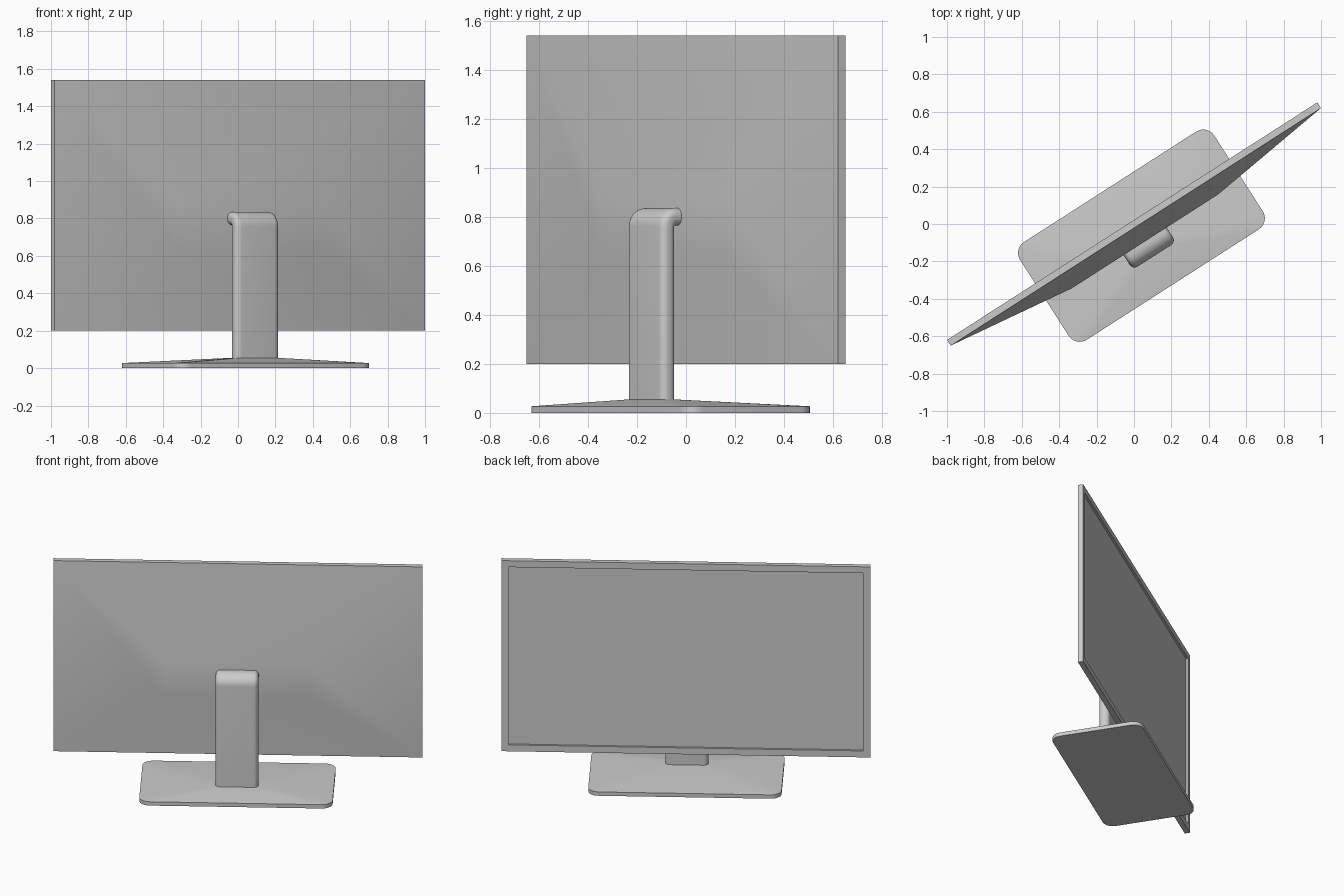
import bpy, bmesh
from math import sin, cos, pi, radians

if "Cube" in bpy.data.objects:
    bpy.data.objects.remove(bpy.data.objects["Cube"])

TURN = radians(32.68)   # whole monitor is turned about z


def rounded_rect(w, d, r, n=8):
    """Counter-clockwise 2D outline with rounded corners."""
    pts = []
    for i, (sx, sy) in enumerate(((1, 1), (-1, 1), (-1, -1), (1, -1))):
        for k in range(n + 1):
            a = (i + k / n) * pi / 2
            pts.append((sx * (w / 2 - r) + r * cos(a), sy * (d / 2 - r) + r * sin(a)))
    return pts


def loft(name, rings, cap_start=True, cap_end=True):
    """Skin a list of equal-length rings into a turned, smooth-by-angle object."""
    bm = bmesh.new()
    vr = [[bm.verts.new(p) for p in ring] for ring in rings]
    for a, b in zip(vr, vr[1:]):
        for i in range(len(a)):
            j = (i + 1) % len(a)
            bm.faces.new((a[i], a[j], b[j], b[i]))
    if cap_start:
        bm.faces.new(vr[0][::-1])
    if cap_end and len(vr) > 1:
        bm.faces.new(vr[-1])
    if len(vr) > 1:
        bmesh.ops.recalc_face_normals(bm, faces=bm.faces[:])
    me = bpy.data.meshes.new(name)
    bm.to_mesh(me)
    bm.free()
    ob = bpy.data.objects.new(name, me)
    bpy.context.collection.objects.link(ob)
    ob.rotation_euler.z = TURN
    bpy.ops.object.select_all(action='DESELECT')
    ob.select_set(True)
    bpy.context.view_layer.objects.active = ob
    bpy.ops.object.shade_smooth_by_angle(angle=radians(30))
    return ob


def upright(hw, z0, z1, v):
    """Upright rectangle at depth v."""
    return [(-hw, v, z0), (hw, v, z0), (hw, v, z1), (-hw, v, z1)]


# Panel housing: recess wall, bezel, side, then the back tapering to a flat boss
HW, Z0, Z1, T, B = 1.176, 0.2, 1.54, 0.018, 0.045
recess = upright(HW - B, Z0 + B, Z1 - B, T - 0.015)
loft("panel_housing", [
    recess,
    upright(HW - B, Z0 + B, Z1 - B, T),
    upright(HW, Z0, Z1, T),
    upright(HW, Z0, Z1, -T),
    upright(0.465, 0.64, 0.87, -0.11),
], cap_start=False)

# Screen at the bottom of the recess, facing +v
loft("screen", [recess])

# Foot: rounded plate rising to the column footprint
CV = -0.167
plate = rounded_rect(1.233, 0.621, 0.07)
section = rounded_rect(0.274, 0.07, 0.03)
loft("foot", [
    [(x, y - 0.074, 0.0) for x, y in plate],
    [(x, y - 0.074, 0.027) for x, y in plate],
    [(x, y + CV, 0.055) for x, y in section],
])

# Column: section swept up, bent over, and run into the back of the panel
R, pv, pz = 0.04, CV + 0.04, 0.76


def bend(a, dv=0.0, dz=0.0):
    return [(x, pv + dv - (R + w) * cos(a), pz + dz + (R + w) * sin(a)) for x, w in section]


loft("stand_column", [bend(0, dz=0.04 - pz)]
     + [bend(i / 10 * pi / 2) for i in range(11)]
     + [bend(pi / 2, dv=0.033)])
